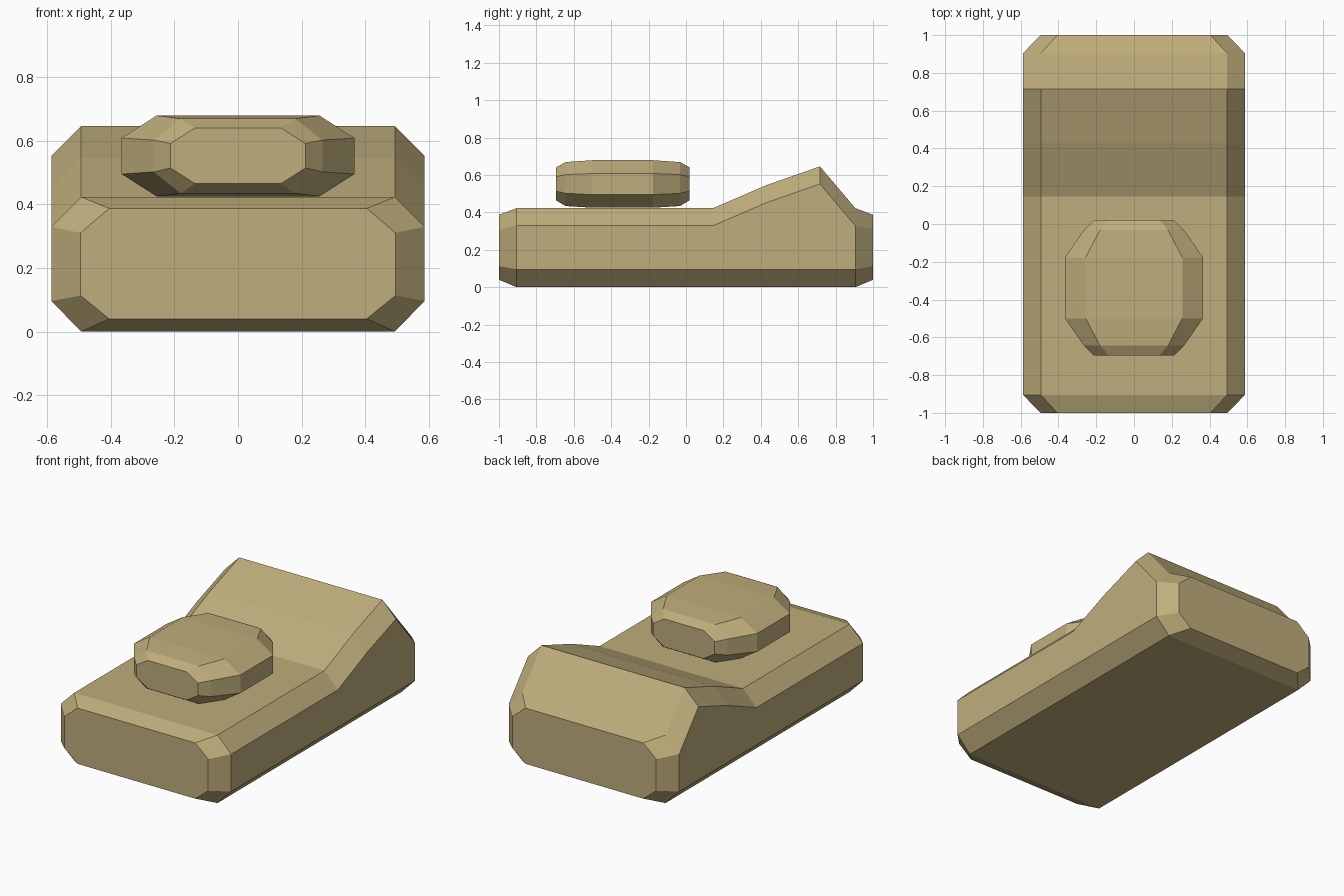
import bpy, bmesh

if "Cube" in bpy.data.objects:
    bpy.data.objects.remove(bpy.data.objects["Cube"])

tan = bpy.data.materials.new("tan")
tan.diffuse_color = (0.52, 0.42, 0.20, 1)
tan.use_nodes = True
tan.node_tree.nodes["Principled BSDF"].inputs["Base Color"].default_value = tan.diffuse_color


def loft(name, sections):
    """Skin octagonal sections: (y, outer x, inner x, z bottom, z low side, z high side, z top)."""
    bm = bmesh.new()
    rings = []
    for y, xo, xi, z0, z1, z2, z3 in sections:
        half = [(xi, z0), (xo, z1), (xo, z2), (xi, z3)]
        outline = half + [(-x, z) for x, z in reversed(half)]
        rings.append([bm.verts.new((x, y, z)) for x, z in outline])
    for a, b in zip(rings, rings[1:]):
        for i in range(8):
            j = (i + 1) % 8
            bm.faces.new((a[i], a[j], b[j], b[i]))
    bm.faces.new(rings[0])
    bm.faces.new(rings[-1])
    bmesh.ops.recalc_face_normals(bm, faces=bm.faces)
    mesh = bpy.data.meshes.new(name)
    bm.to_mesh(mesh)
    bm.free()
    mesh.materials.append(tan)
    obj = bpy.data.objects.new(name, mesh)
    bpy.context.collection.objects.link(obj)
    return obj


# Chamfered base with a raised ridge at the back
end = (0.495, 0.405, 0.04, 0.113, 0.31, 0.387)
top_profile = [(-0.905, 0.423), (0.145, 0.423), (0.428, 0.545),
               (0.716, 0.646), (0.905, 0.423)]
body = [(y, 0.587, 0.493, 0.0, 0.096, z - 0.094, z) for y, z in top_profile]
loft("base_body", [(-1.0, *end)] + body + [(1.0, *end)])

# Rounded button, symmetrical front to back
middle_y = -0.338
half_button = [(0.358, 0.212, 0.135, 0.465, 0.514, 0.591, 0.64),
               (0.306, 0.265, 0.18, 0.434, 0.502, 0.602, 0.669),
               (0.161, 0.366, 0.256, 0.425, 0.495, 0.608, 0.679)]
front = [(middle_y - s[0], *s[1:]) for s in half_button]
back = [(middle_y + s[0], *s[1:]) for s in reversed(half_button)]
loft("button", front + back)
